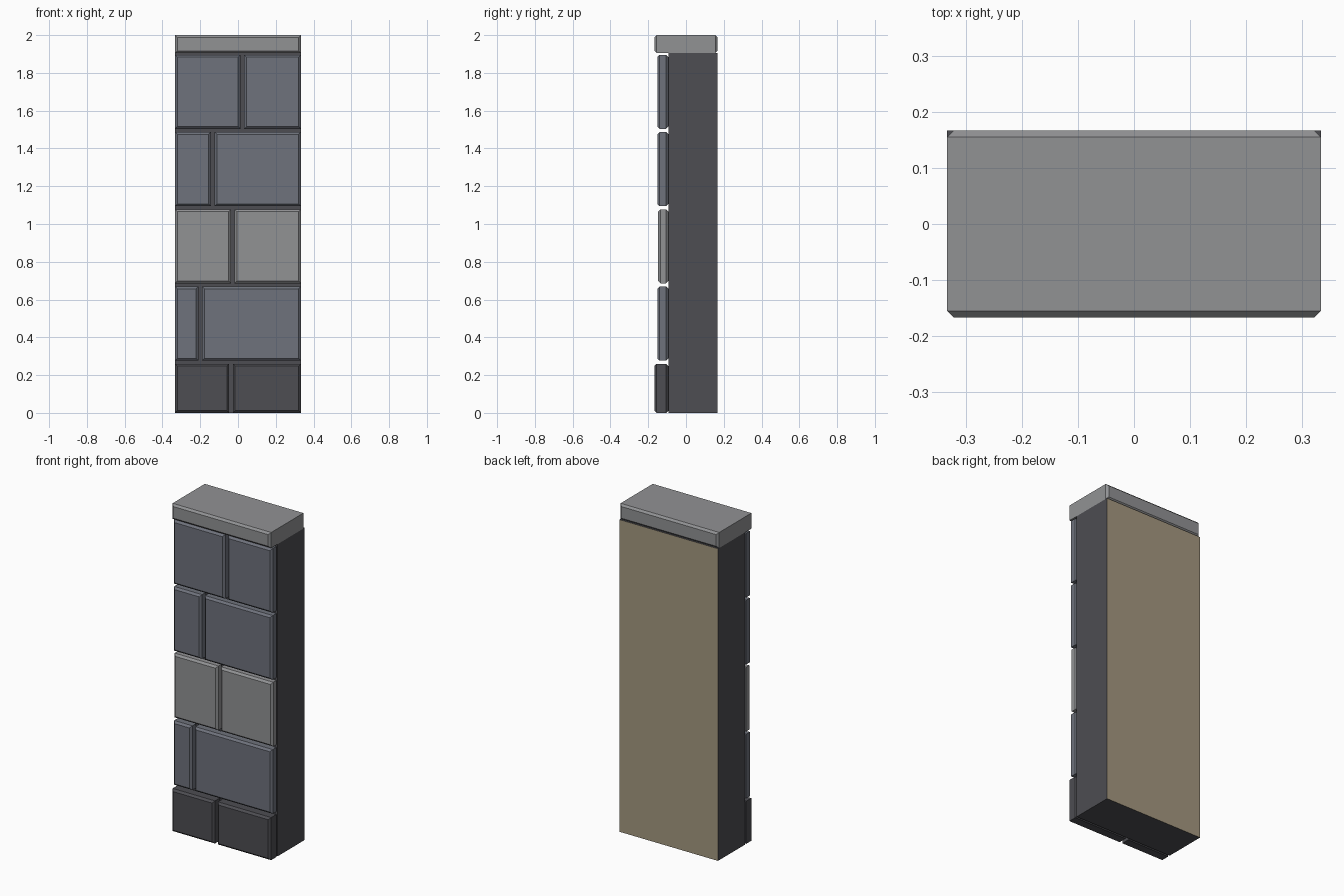
import bpy, bmesh

if "Cube" in bpy.data.objects:
    bpy.data.objects.remove(bpy.data.objects["Cube"])

W, D, BEV = 0.333, 0.167, 0.012   # half width, half depth, stone chamfer


def material(name, srgb):
    m = bpy.data.materials.new(name)
    lin = [((c / 255 + 0.055) / 1.055) ** 2.4 for c in srgb]
    m.diffuse_color = (*lin, 1)
    m.use_nodes = True
    m.node_tree.nodes["Principled BSDF"].inputs["Base Color"].default_value = m.diffuse_color
    return m


GREY = material("light grey stone", (145, 146, 148))
SLATE = material("slate stone", (110, 114, 124))
DARK = material("dark stone", (77, 77, 82))
TAN = material("tan backing", (164, 152, 128))


def finish(bm, name, mats):
    bmesh.ops.recalc_face_normals(bm, faces=bm.faces)
    me = bpy.data.meshes.new(name)
    bm.to_mesh(me)
    bm.free()
    for m in mats:
        me.materials.append(m)
    ob = bpy.data.objects.new(name, me)
    bpy.context.collection.objects.link(ob)
    return ob


def stone(name, x0, x1, y0, y1, z0, z1, mat):
    """Slab whose front and back faces are chamfered all round."""
    bm = bmesh.new()
    rings = []
    for y, i in ((y0, BEV), (y0 + BEV, 0), (y1 - BEV, 0), (y1, BEV)):
        rings.append([bm.verts.new(p) for p in (
            (x0 + i, y, z0 + i), (x1 - i, y, z0 + i),
            (x1 - i, y, z1 - i), (x0 + i, y, z1 - i))])
    for a, b in zip(rings, rings[1:]):
        for k in range(4):
            n = (k + 1) % 4
            bm.faces.new((a[k], a[n], b[n], b[k]))
    bm.faces.new(rings[0])
    bm.faces.new(rings[-1])
    return finish(bm, name, [mat])


# Wall core with a tan back face
CORE_FRONT, CORE_TOP = -0.093, 1.905
bm = bmesh.new()
bmesh.ops.create_cube(bm, size=1)
for v in bm.verts:
    v.co.x *= 2 * W
    v.co.y = D if v.co.y > 0 else CORE_FRONT
    v.co.z = CORE_TOP if v.co.z > 0 else 0
bm.normal_update()
for f in bm.faces:
    f.material_index = 1 if f.normal.y > 0.5 else 0
finish(bm, "wall_core", [DARK, TAN])

# Cap stone
stone("cap_stone", -W, W, -D, D, CORE_TOP, 2.0, GREY)

# Courses: bottom, top, joint position, front depth, colour
courses = [
    (0.0, 0.26, -0.037, -0.167, DARK),
    (0.277, 0.669, -0.200, -0.152, SLATE),
    (0.686, 1.078, -0.028, -0.147, GREY),
    (1.095, 1.487, -0.134, -0.152, SLATE),
    (1.504, 1.896, 0.023, -0.152, SLATE),
]
GAP = 0.01
for n, (z0, z1, joint, front, mat) in enumerate(courses, 1):
    stone(f"course_{n}_left_block", -W, joint - GAP, front, CORE_FRONT, z0, z1, mat)
    stone(f"course_{n}_right_block", joint + GAP, W, front, CORE_FRONT, z0, z1, mat)
